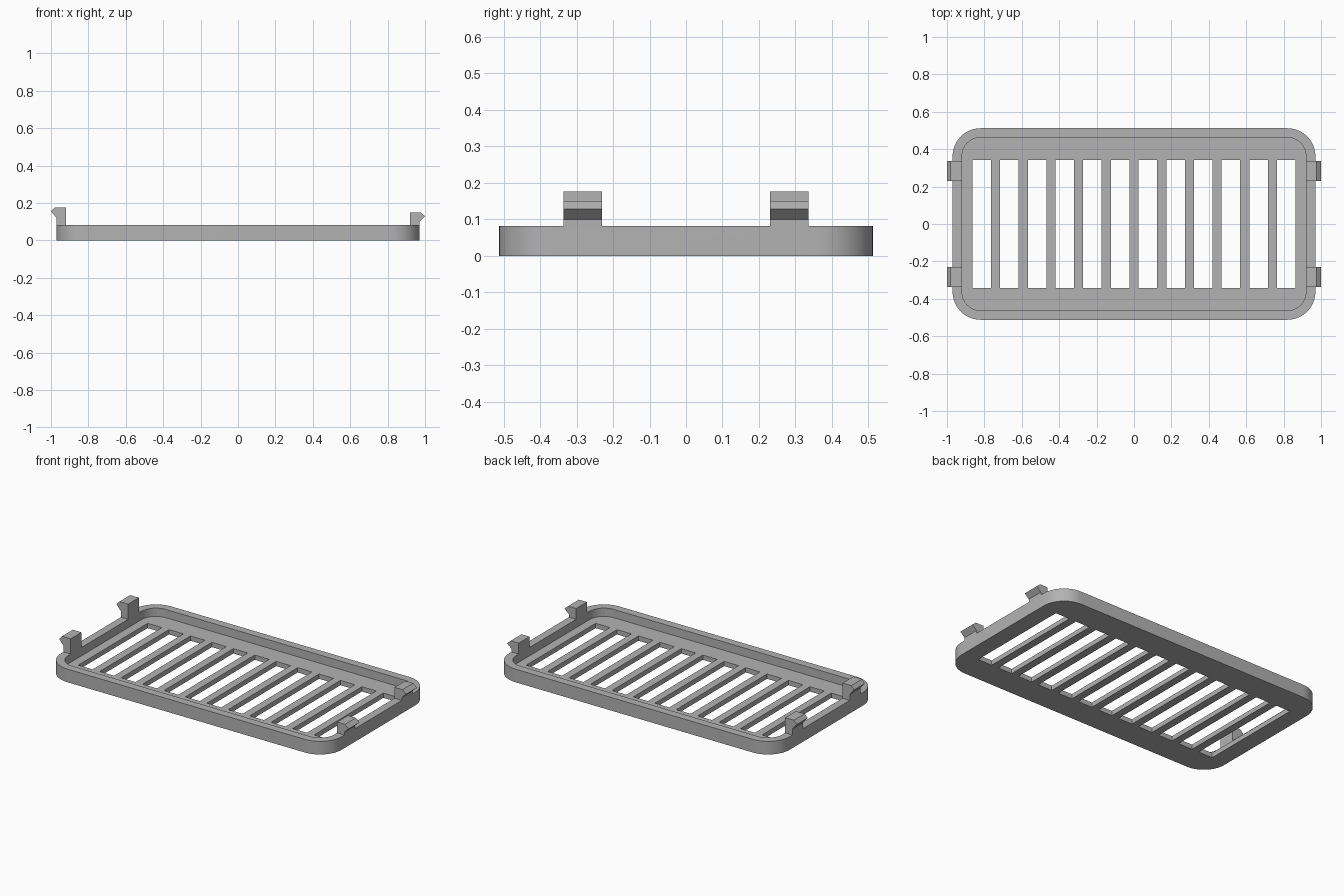
import bpy, bmesh, math
from mathutils import Vector

cube = bpy.data.objects.get("Cube")
if cube:
    bpy.data.objects.remove(cube, do_unlink=True)

HALF_X, HALF_Y, HEIGHT = 0.97, 0.512, 0.082
WALL, FLOOR, RADIUS = 0.05, 0.03, 0.15
SLOTS, PITCH, SLOT_W, SLOT_Y = 12, 0.148, 0.099, 0.342

grey = bpy.data.materials.new("grey plastic")
grey.use_nodes = True
colour = (0.45, 0.45, 0.45, 1)
grey.diffuse_color = colour
grey.node_tree.nodes["Principled BSDF"].inputs["Base Color"].default_value = colour


def prism(bm, outline, offset):
    """Extrude a closed outline into a solid."""
    face = bm.faces.new([bm.verts.new(p) for p in outline])
    ext = bmesh.ops.extrude_face_region(bm, geom=[face])
    moved = [v for v in ext["geom"] if isinstance(v, bmesh.types.BMVert)]
    bmesh.ops.translate(bm, verts=moved, vec=Vector(offset))


def make_object(name, bm):
    bmesh.ops.recalc_face_normals(bm, faces=bm.faces)
    mesh = bpy.data.meshes.new(name)
    bm.to_mesh(mesh)
    bm.free()
    mesh.materials.append(grey)
    obj = bpy.data.objects.new(name, mesh)
    bpy.context.collection.objects.link(obj)
    return obj


def rounded_rect(hx, hy, r, z, steps=12):
    points = []
    for i, (sx, sy) in enumerate([(1, 1), (-1, 1), (-1, -1), (1, -1)]):
        for k in range(steps + 1):
            a = math.pi / 2 * (i + k / steps)
            points.append((sx * (hx - r) + r * math.cos(a),
                           sy * (hy - r) + r * math.sin(a), z))
    return points


def combine(target, tool, operation):
    """Apply a boolean and remove the helper."""
    tool.hide_render = True
    mod = target.modifiers.new(operation, "BOOLEAN")
    mod.operation, mod.object, mod.solver = operation, tool, "EXACT"
    bpy.ops.object.select_all(action="DESELECT")
    target.select_set(True)
    bpy.context.view_layer.objects.active = target
    bpy.ops.object.modifier_apply(modifier=mod.name)
    bpy.data.objects.remove(tool, do_unlink=True)


# Tray body
bm = bmesh.new()
prism(bm, rounded_rect(HALF_X, HALF_Y, RADIUS, 0), (0, 0, HEIGHT))
tray = make_object("vent_grille", bm)

# Recess inside the rim
bm = bmesh.new()
prism(bm, rounded_rect(HALF_X - WALL, HALF_Y - WALL, RADIUS - WALL, FLOOR), (0, 0, HEIGHT))
combine(tray, make_object("recess_cutter", bm), "DIFFERENCE")

# Row of ventilation slots
bm = bmesh.new()
for i in range(SLOTS):
    x = (i - (SLOTS - 1) / 2) * PITCH
    x0, x1 = x - SLOT_W / 2, x + SLOT_W / 2
    prism(bm, [(x0, -SLOT_Y, -0.1), (x1, -SLOT_Y, -0.1),
               (x1, SLOT_Y, -0.1), (x0, SLOT_Y, -0.1)], (0, 0, 0.3))
combine(tray, make_object("slot_cutter", bm), "DIFFERENCE")

# Snap hooks: tall ones on the right end, short ones on the left end
inner = HALF_X - WALL
tall = [(-inner, 0.05), (-inner, 0.177), (-0.98, 0.177), (-1, 0.155),
        (-HALF_X, 0.12), (-HALF_X, 0.05)]
short = [(inner, 0.05), (inner, 0.15), (0.975, 0.15), (1, 0.128),
         (HALF_X, 0.1), (HALF_X, 0.05)]
bm = bmesh.new()
for profile in (tall, short):
    for y in (-0.336, 0.23):
        prism(bm, [(x, y, z) for x, z in profile], (0, 0.106, 0))
combine(tray, make_object("snap_hooks", bm), "UNION")

# Merge flat areas, then smooth only the rounded corners
bm = bmesh.new()
bm.from_mesh(tray.data)
bmesh.ops.remove_doubles(bm, verts=bm.verts, dist=0.0001)
bmesh.ops.dissolve_limit(bm, angle_limit=0.01, verts=bm.verts, edges=bm.edges)
bm.to_mesh(tray.data)
bm.free()
bpy.ops.object.shade_smooth_by_angle(angle=math.radians(30))
